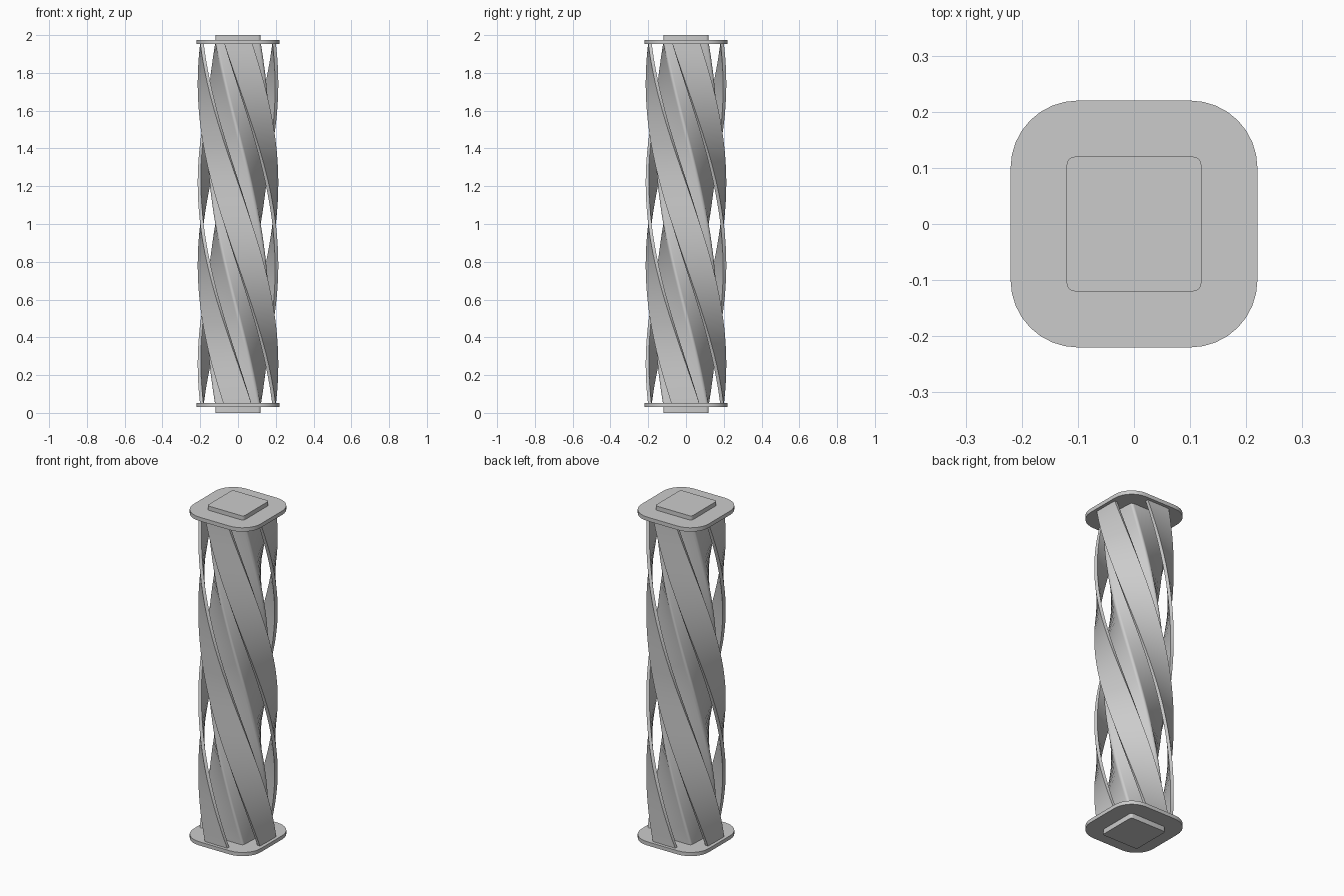
import bpy, bmesh
from math import pi, sin, cos, radians

if "Cube" in bpy.data.objects:
    bpy.data.objects.remove(bpy.data.objects["Cube"])

Z0, Z1 = 0.04, 1.96      # twist runs between the two plates
TWIST = -pi              # half turn, clockwise going up
STEPS = 64


def rounded_square(half, radius, segs):
    pts = []
    for k, (sx, sy) in enumerate([(1, 1), (-1, 1), (-1, -1), (1, -1)]):
        for i in range(segs + 1):
            a = k * pi / 2 + i / segs * pi / 2
            pts.append((sx * (half - radius) + radius * cos(a),
                        sy * (half - radius) + radius * sin(a)))
    return pts


def twist_at(z):
    t = min(max((z - Z0) / (Z1 - Z0), 0), 1)
    return TWIST * t


def loft(name, profile, heights, twisted=False):
    """Stack the profile at each height, turning it if twisted, and cap the ends."""
    bm = bmesh.new()
    rings = []
    for z in heights:
        a = twist_at(z) if twisted else 0
        rings.append([bm.verts.new((x * cos(a) - y * sin(a), x * sin(a) + y * cos(a), z))
                      for x, y in profile])
    n = len(profile)
    for lo, hi in zip(rings, rings[1:]):
        for i in range(n):
            j = (i + 1) % n
            bm.faces.new((lo[i], lo[j], hi[j], hi[i]))
    bm.faces.new(rings[0][::-1])
    bm.faces.new(rings[-1])
    bmesh.ops.recalc_face_normals(bm, faces=bm.faces)
    mesh = bpy.data.meshes.new(name)
    bm.to_mesh(mesh)
    bm.free()
    ob = bpy.data.objects.new(name, mesh)
    bpy.context.collection.objects.link(ob)
    bpy.ops.object.select_all(action='DESELECT')
    ob.select_set(True)
    bpy.context.view_layer.objects.active = ob
    bpy.ops.object.shade_smooth_by_angle(angle=radians(30))
    return ob


span = [Z0 + (Z1 - Z0) * i / STEPS for i in range(STEPS + 1)]

# Twisted square core with straight ends poking through the plates
loft("core", rounded_square(0.12, 0.015, 4), [0] + span + [2], True)

# End plates
plate = rounded_square(0.22, 0.12, 8)
loft("bottom_plate", plate, [0.03, 0.052])
loft("top_plate", plate, [1.952, 1.975])

# Four flat bands winding around the core, one per face
band = [(0.182, -0.074), (0.2, -0.074), (0.2, 0.074), (0.182, 0.074)]
for k, side in enumerate(["right", "back", "left", "front"]):
    c, s = cos(k * pi / 2), sin(k * pi / 2)
    loft(side + "_band", [(x * c - y * s, x * s + y * c) for x, y in band], span, True)
